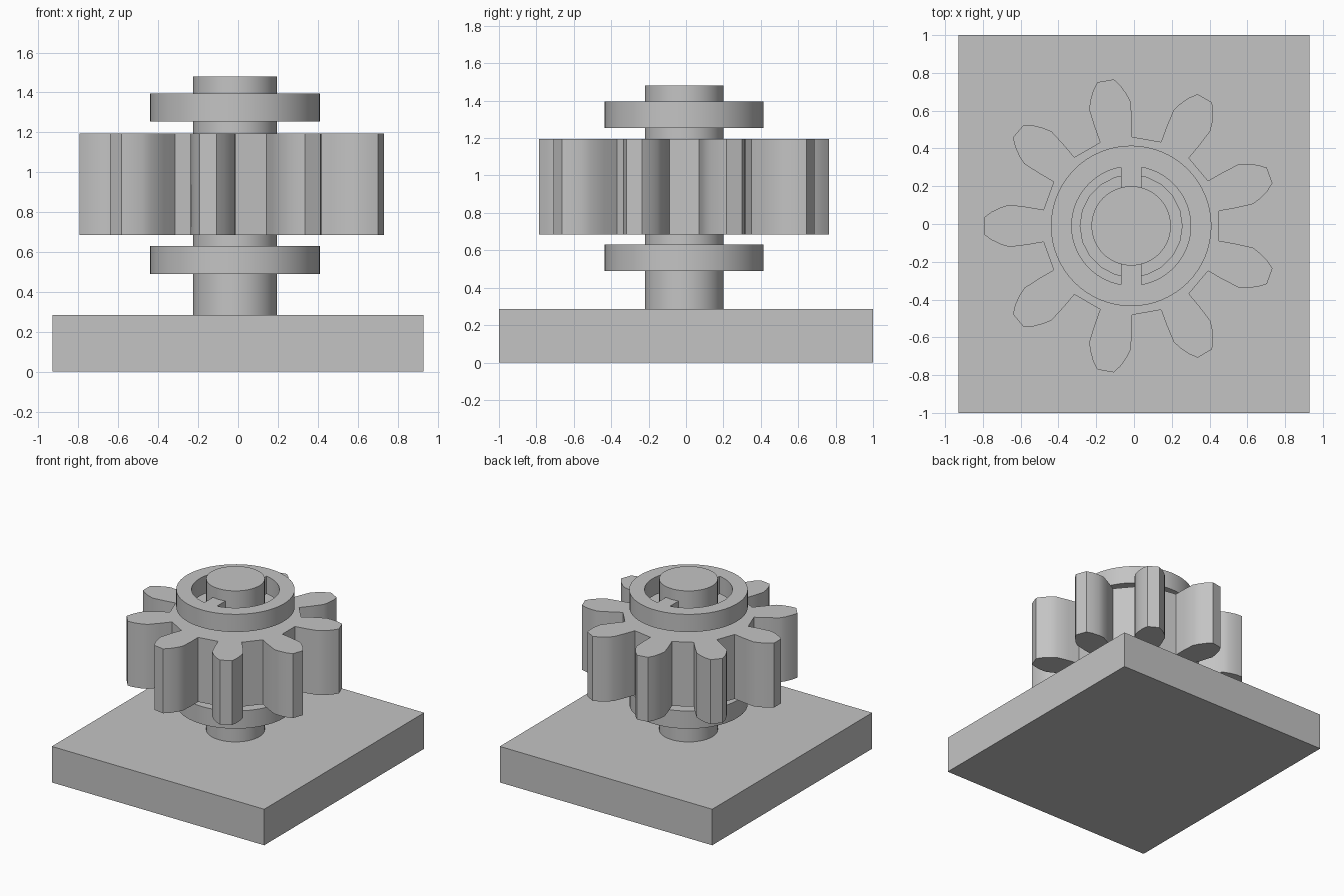
import bpy
import bmesh
from math import sin, cos, asin, pi, radians

if "Cube" in bpy.data.objects:
    bpy.data.objects.remove(bpy.data.objects["Cube"])

# One grey for everything
grey = bpy.data.materials.new("plain_grey")
grey.use_nodes = True
colour = (0.55, 0.55, 0.55, 1)
grey.diffuse_color = colour
grey.node_tree.nodes["Principled BSDF"].inputs["Base Color"].default_value = colour

AXIS = (-0.015, -0.01)


def arc(radius, start=0.0, end=2 * pi, steps=64, closed=True):
    count = steps if closed else steps + 1
    return [(radius * cos(start + (end - start) * i / steps),
             radius * sin(start + (end - start) * i / steps)) for i in range(count)]


def prism(name, loops, bottom, top, centre=AXIS):
    """Extrude an outline, with any inner loops as holes, between two heights."""
    curve = bpy.data.curves.new(name + "_outline", "CURVE")
    curve.dimensions = "2D"
    curve.fill_mode = "BOTH"
    curve.extrude = (top - bottom) / 2
    for loop in loops:
        spline = curve.splines.new("POLY")
        spline.points.add(len(loop) - 1)
        for point, (x, y) in zip(spline.points, loop):
            point.co = (x, y, 0, 1)
        spline.use_cyclic_u = True
    helper = bpy.data.objects.new(name + "_helper", curve)
    bpy.context.collection.objects.link(helper)
    bpy.context.view_layer.update()
    graph = bpy.context.evaluated_depsgraph_get()
    mesh = bpy.data.meshes.new_from_object(helper.evaluated_get(graph))
    bpy.data.objects.remove(helper)

    # Weld caps to walls and face everything outwards
    bm = bmesh.new()
    bm.from_mesh(mesh)
    bmesh.ops.remove_doubles(bm, verts=bm.verts, dist=0.0001)
    bmesh.ops.recalc_face_normals(bm, faces=bm.faces)
    bm.to_mesh(mesh)
    bm.free()
    mesh.name = name
    mesh.materials.clear()
    mesh.materials.append(grey)

    part = bpy.data.objects.new(name, mesh)
    bpy.context.collection.objects.link(part)
    part.location = (*centre, (top + bottom) / 2)
    bpy.ops.object.select_all(action="DESELECT")
    part.select_set(True)
    bpy.context.view_layer.objects.active = part
    bpy.ops.object.shade_smooth_by_angle(angle=radians(25))
    return part


# Base plate and shaft
plate = [(-0.93, -1), (0.93, -1), (0.93, 1), (-0.93, 1)]
prism("base_plate", [plate], 0, 0.285, (0, 0))
prism("shaft", [arc(0.21)], 0.27, 1.48)

# Gear: one tooth flank (radius, half width), mirrored and repeated
flank = [(0.464, 0.085), (0.55, 0.1), (0.645, 0.112),
         (0.69, 0.098), (0.74, 0.074), (0.78, 0.044)]
tooth = [(u, -v) for u, v in flank] + [(u, v) for u, v in reversed(flank)]
TEETH = 9
gear_outline = []
for i in range(TEETH):
    a = radians(20) + 2 * pi * i / TEETH
    gear_outline += [(u * cos(a) - v * sin(a), u * sin(a) + v * cos(a)) for u, v in tooth]
prism("gear", [gear_outline, arc(0.27, steps=20)], 0.685, 1.195)


# Retaining collars: a ring joined to the shaft by two short spokes
def half_slot(turn, outer=0.315, inner=0.2, half_spoke=0.055):
    a = pi / 2 - asin(half_spoke / outer)
    b = pi / 2 - asin(half_spoke / inner)
    return (arc(outer, turn - a, turn + a, 32, False)
            + arc(inner, turn + b, turn - b, 32, False))


for name, bottom in (("lower_collar", 0.49), ("upper_collar", 1.255)):
    prism(name, [arc(0.425), half_slot(0), half_slot(pi)], bottom, bottom + 0.14)
